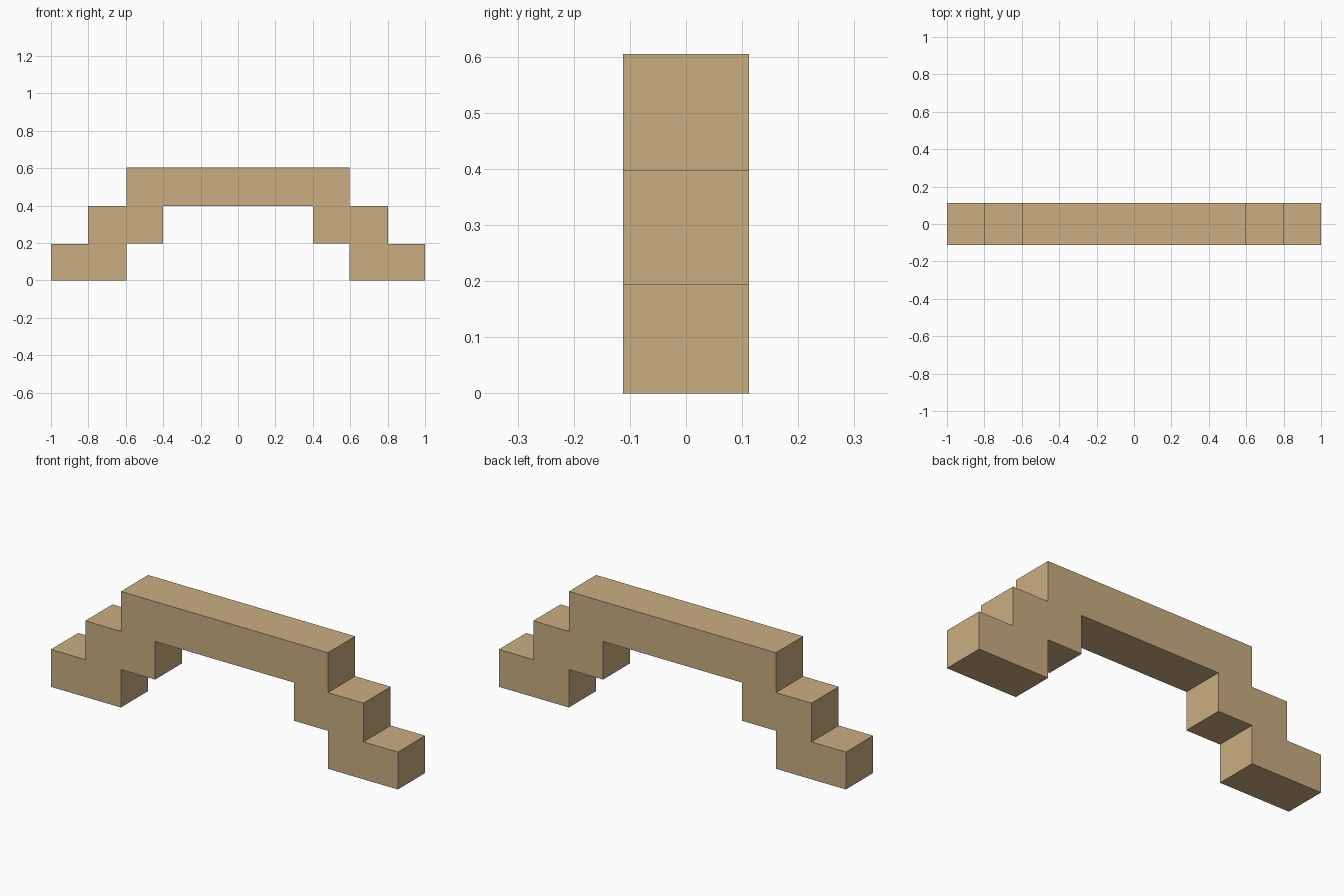
import bpy
import bmesh

if "Cube" in bpy.data.objects:
    bpy.data.objects.remove(bpy.data.objects["Cube"])

# Sandy stone colour
stone = bpy.data.materials.new("sandstone")
stone.diffuse_color = (0.59, 0.42, 0.22, 1.0)
stone.use_nodes = True
stone.node_tree.nodes["Principled BSDF"].inputs["Base Color"].default_value = stone.diffuse_color

HALF_DEPTH = 0.112

# Right half of the stepped arch outline (x, z): outer steps, then underside
half = [(0.597, 0.605), (0.597, 0.397), (0.802, 0.397), (0.802, 0.195),
        (1.0, 0.195), (1.0, 0.0), (0.597, 0.0), (0.597, 0.198),
        (0.4, 0.198), (0.4, 0.397)]
outline = half + [(-x, z) for x, z in reversed(half)]

# Stepped bridge: one outline face extruded front to back
bm = bmesh.new()
face = bm.faces.new([bm.verts.new((x, -HALF_DEPTH, z)) for x, z in outline])
result = bmesh.ops.extrude_face_region(bm, geom=[face], use_keep_orig=True)
moved = [g for g in result["geom"] if isinstance(g, bmesh.types.BMVert)]
bmesh.ops.translate(bm, vec=(0, 2 * HALF_DEPTH, 0), verts=moved)
bmesh.ops.recalc_face_normals(bm, faces=bm.faces)

mesh = bpy.data.meshes.new("stepped_bridge")
bm.to_mesh(mesh)
bm.free()
mesh.materials.append(stone)
bridge = bpy.data.objects.new("stepped_bridge", mesh)
bpy.context.collection.objects.link(bridge)
